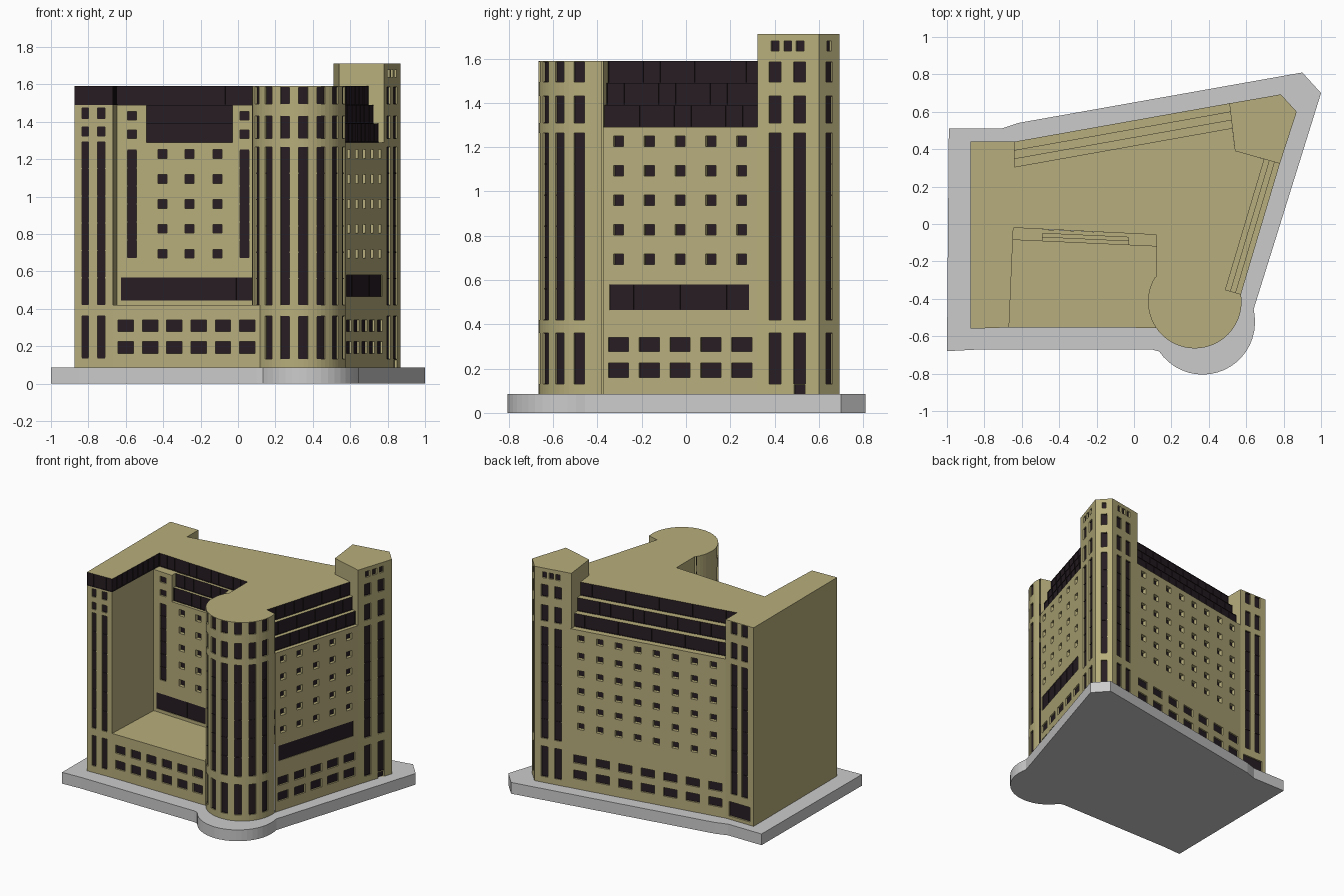
import bpy, bmesh, math
from mathutils import Vector

if "Cube" in bpy.data.objects:
    bpy.data.objects.remove(bpy.data.objects["Cube"])


def material(name, rgb):
    m = bpy.data.materials.new(name)
    m.diffuse_color = (*rgb, 1)
    m.use_nodes = True
    m.node_tree.nodes["Principled BSDF"].inputs["Base Color"].default_value = m.diffuse_color
    return m


STONE = material("stone", (0.47, 0.42, 0.20))
GLASS = material("dark_glass", (0.02, 0.012, 0.016))


def make(name, quads, mats=(STONE, GLASS)):
    """Object from a list of (points, material index)."""
    bm = bmesh.new()
    for pts, mi in quads:
        bm.faces.new([bm.verts.new(p) for p in pts]).material_index = mi
    bmesh.ops.remove_doubles(bm, verts=bm.verts, dist=0.0002)
    me = bpy.data.meshes.new(name)
    bm.to_mesh(me)
    bm.free()
    for m in mats:
        me.materials.append(m)
    ob = bpy.data.objects.new(name, me)
    bpy.context.collection.objects.link(ob)
    return ob


def facade(name, P, u0, u1, z0, z1, wins=(), frame=0, extra=()):
    """Wall grid P(u, z, depth); window cells are pushed in and glazed."""
    us = sorted({round(u, 4) for u in [u0, u1, *extra] + [w[k] for w in wins for k in (0, 1)]},
                reverse=u1 < u0)
    vs = sorted({round(v, 4) for v in [z0, z1] + [w[k] for w in wins for k in (2, 3)]})
    nu, nv = len(us) - 1, len(vs) - 1

    def cell(i, j):
        if 0 <= i < nu and 0 <= j < nv:
            u, v = (us[i] + us[i + 1]) / 2, (vs[j] + vs[j + 1]) / 2
            for a, b, c, d, dep in wins:
                if min(a, b) < u < max(a, b) and c < v < d:
                    return dep, 1
        return 0, frame

    grid = {(i, j): cell(i, j) for i in range(-1, nu + 1) for j in range(-1, nv + 1)}
    quads = []
    for i in range(nu + 1):
        for j in range(nv + 1):
            d, m = grid[i, j]
            u, v = us[i], vs[j]
            if i < nu and j < nv:
                U, V = us[i + 1], vs[j + 1]
                quads.append(([P(u, v, d), P(U, v, d), P(U, V, d), P(u, V, d)], m))
            if j < nv and grid[i - 1, j][0] != d:
                a, ma = grid[i - 1, j]
                V = vs[j + 1]
                quads.append(([P(u, v, a), P(u, v, d), P(u, V, d), P(u, V, a)], ma if a < d else m))
            if i < nu and grid[i, j - 1][0] != d:
                a, ma = grid[i, j - 1]
                U = us[i + 1]
                quads.append(([P(u, v, a), P(U, v, a), P(U, v, d), P(u, v, d)], ma if a < d else m))
    return make(name, quads)


def wall(name, p0, p1, z0, z1, wins=(), axis=0, frame=0):
    """Straight facade whose windows are placed by world x (axis 0) or y (axis 1)."""
    a, b = Vector((*p0, 0)), Vector((*p1, 0))
    t = (b - a).normalized()
    inward = Vector((-t.y, t.x, 0))

    def P(u, v, d):
        return a.lerp(b, (u - a[axis]) / (b[axis] - a[axis])) + inward * d + Vector((0, 0, v))
    return facade(name, P, p0[axis], p1[axis], z0, z1, wins, frame)


def flat(name, pts, z):
    return make(name, [([(x, y, z) for x, y in pts], 0)])


def strips(cols, zs):
    """Tall glazing strips, long ones split into floors."""
    out = []
    for a, b in cols:
        for lo, hi in zs:
            n = 6 if hi - lo > 0.5 else 1
            h = (hi - lo) / n
            out += [(a, b, lo + k * h + 0.003, lo + (k + 1) * h - 0.003, 0.01) for k in range(n)]
            out.append((a, b, lo, hi, 0.007))
    return out


def windows(centres, w, rows, dep):
    return [(c - w / 2, c + w / 2, lo, hi, dep) for c in centres for lo, hi in rows]


def panels(a, b, n, z0, z1):
    s = (b - a) / n
    g = math.copysign(0.003, s)
    return [(a + k * s + g, a + (k + 1) * s - g, z0, z1, 0.004) for k in range(n)]


def terrace(name, p0, p1, inset, glass, n, axis=0):
    """Stepped glazed storeys above z 1.29, set back along inset."""
    def off(p, k):
        return (p[0] + inset[0] * k / 3, p[1] + inset[1] * k / 3)
    for k in range(3):
        z = 1.29 + 0.1 * k
        flat(f"{name}_ledge_{k}", [off(p0, k), off(p1, k), off(p1, k + 1), off(p0, k + 1)], z)
        if k < glass:
            a, b = off(p0, k + 1), off(p1, k + 1)
            wall(f"{name}_glass_{k}", a, b, z, z + 0.1,
                 panels(a[axis], b[axis], n, z + 0.003, z + 0.097), axis, 1)


ZS = [(0.13, 0.36), (0.42, 1.265), (1.31, 1.43), (1.495, 1.585)]
LOW = [(0.16, 0.225), (0.278, 0.34)]
ROWS = [(1.203 - 0.133 * k, 1.25 - 0.133 * k) for k in range(6)]
G, R = 0.085, 1.59

# Ground slab with rounded corner bulge
slab = [(-1, -0.68), (-0.85, -0.672), (0.10, -0.672)]
slab += [(0.367 + 0.28 * math.sin(math.radians(t)), -0.525 - 0.28 * math.cos(math.radians(t)))
         for t in range(-56, 104, 8)]
slab += [(0.64, -0.455), (1, 0.70), (0.90, 0.81), (-0.62, 0.54), (-0.71, 0.51), (-0.99, 0.51)]
n = len(slab)
sq = [([(x, y, G) for x, y in slab], 0), ([(x, y, 0) for x, y in reversed(slab)], 0)]
for i in range(n):
    a, b = slab[i], slab[(i + 1) % n]
    sq.append(([(*a, 0), (*b, 0), (*b, G), (*a, G)], 0))
make("ground_slab", sq, ())

# Left wing
wall("wing_front", (-0.875, -0.56), (-0.668, -0.553), G, 1.49,
     strips([(-0.835, -0.80), (-0.752, -0.712)],
            [(0.135, 0.365), (0.42, 1.295), (1.32, 1.375), (1.415, 1.475)]))
wall("wing_front_band", (-0.875, -0.56), (-0.668, -0.553), 1.49, R,
     panels(-0.875, -0.668, 4, 1.493, 1.587), 0, 1)
wall("wing_inner_wall", (-0.668, -0.553), (-0.645, -0.02), 0.42, 1.49, (), 1)
wall("wing_inner_band", (-0.668, -0.553), (-0.645, -0.02), 1.49, R,
     panels(-0.553, -0.02, 9, 1.493, 1.587), 1, 1)
wall("left_wall", (-0.875, 0.44), (-0.875, -0.56), G, R, (), 1)

# Front podium and court floor
wall("podium_front", (-0.668, -0.553), (0.13, -0.555), G, 0.42,
     windows([-0.60 + 0.13 * k for k in range(6)], 0.082, LOW, 0.012))
flat("court_floor", [(-0.668, -0.553), (0.13, -0.555), (0.12, -0.12), (-0.648, -0.085)], 0.42)

# Court back wall with a stepped notch at the top
C0, C1 = Vector((-0.648, -0.085)), Vector((0.12, -0.12))


def court(x):
    return tuple(C0.lerp(C1, (x - C0.x) / (C1.x - C0.x)))


side_z = [(1.31, 1.355), (1.41, 1.455)]
NL, NR = court(-0.49), court(-0.03)
wall("court_wall", tuple(C0), tuple(C1), 0.42, 1.29,
     windows([-0.404, -0.26, -0.11], 0.048, ROWS[:5], 0.025)
     + strips([(-0.592, -0.542), (0.01, 0.06)], [(0.67, 1.25)])
     + panels(-0.625, 0.075, 8, 0.447, 0.563) + [(-0.625, 0.075, 0.444, 0.566, 0.003)])
wall("court_upper_left", tuple(C0), NL, 1.29, 1.49, windows([-0.567], 0.05, side_z, 0.012))
wall("court_upper_right", NR, tuple(C1), 1.29, 1.49, windows([0.035], 0.05, side_z, 0.012))
terrace("court_step", NL, NR, (0, 0.063), 2, 6)
for s, p, q in (("left", C0, NL), ("right", NR, C1)):
    flat(f"court_ledge_{s}", [tuple(p), tuple(q), (q[0], q[1] + 0.065), (p[0], p[1] + 0.065)], 1.49)
wall("court_notch_left", NL, (NL[0], NL[1] + 0.063), 1.29, 1.49, (), 1)
wall("court_notch_right", (NR[0], NR[1] + 0.063), NR, 1.29, 1.49, (), 1)
wall("court_top_band", (-0.645, -0.02), (0.12, -0.058), 1.49, R,
     panels(-0.645, 0.12, 12, 1.493, 1.587), 0, 1)
wall("court_right_wall", (0.12, -0.058), (0.12, -0.28), 0.42, R, (), 1)

# Round corner tower
F = 5.75


def drum(u, v, d):
    a = math.radians(u)
    return Vector((0.325 + (0.25 - d) * math.sin(a), -0.415 - (0.25 - d) * math.cos(a), v))


edges = [-0.25 + F * k for k in range(-21, 18)]
facade("round_tower", drum, edges[0], edges[-1], G, R,
       strips([(-0.25 + 23 * k, 11.25 + 23 * k) for k in range(-3, 4)], ZS), 0, edges)
arc = [tuple(drum(u, 0, 0).xy) for u in edges]

# Right side
A, B = (0.572, -0.375), (0.78, 0.323)
wall("right_wall", A, B, G, 1.29,
     windows([-0.305 + 0.139 * k for k in range(5)], 0.046, ROWS[:5], 0.025)
     + windows([-0.305 + 0.139 * k for k in range(5)], 0.092, LOW, 0.012)
     + panels(-0.345, 0.285, 6, 0.468, 0.577) + [(-0.345, 0.285, 0.465, 0.58, 0.003)], 1)
terrace("right_step", A, B, (-0.083, 0.023), 3, 9, 1)
wall("right_step_end", A, (0.489, -0.352), 1.29, R)

# Tall angular corner tower
T1, T2, T3, T4 = (0.87, 0.60), (0.785, 0.693), (0.51, 0.645), (0.54, 0.39)
TOP = [(1.635, 1.68)]
wall("tower_right", B, T1, G, 1.71,
     strips([(0.375, 0.43), (0.485, 0.54)], ZS) + [(0.487, 0.538, G, 0.127, 0.015)]
     + windows([0.402, 0.459, 0.515], 0.035, TOP, 0.012), 1)
wall("tower_chamfer", T1, T2, G, 1.71,
     strips([(0.632, 0.662)], ZS) + windows([0.647], 0.02, TOP, 0.012), 1)
wall("tower_back", T2, T3, G, 1.71,
     strips([(0.685, 0.735), (0.585, 0.635)], ZS)
     + windows([0.71, 0.66, 0.61], 0.033, TOP, 0.012))
wall("tower_inner_left", T3, T4, 1.29, 1.71, (), 1)
wall("tower_inner_front", T4, B, 1.29, 1.71)
flat("tower_roof", [B, T1, T2, T3, T4], 1.71)

# Back side
K = (-0.64, 0.44)
wall("back_wall", T3, K, G, 1.29,
     windows([0.44 - 0.141 * k for k in range(8)], 0.05, ROWS, 0.025)
     + windows([0.445 - 0.168 * k for k in range(7)], 0.10, LOW, 0.012))
terrace("back_step", (0.525, 0.648), K, (0, -0.135), 3, 14)
wall("back_step_end", (-0.64, 0.305), K, 1.29, R, (), 1)
wall("back_stair_wall", K, (-0.875, 0.44), G, R,
     strips([(-0.735, -0.685), (-0.825, -0.775)], [(0.28, 1.265)] + ZS[2:])
     + [(-0.845, -0.67, 0.11, 0.22, 0.012)])

# Main roof
flat("main_roof", [(-0.875, -0.56), (-0.668, -0.553), (-0.645, -0.02), (0.12, -0.058), (0.12, -0.28)]
     + arc + [A, (0.489, -0.352), (0.697, 0.346), T4, (0.525, 0.513), (-0.64, 0.305), K,
              (-0.875, 0.44)], R)
